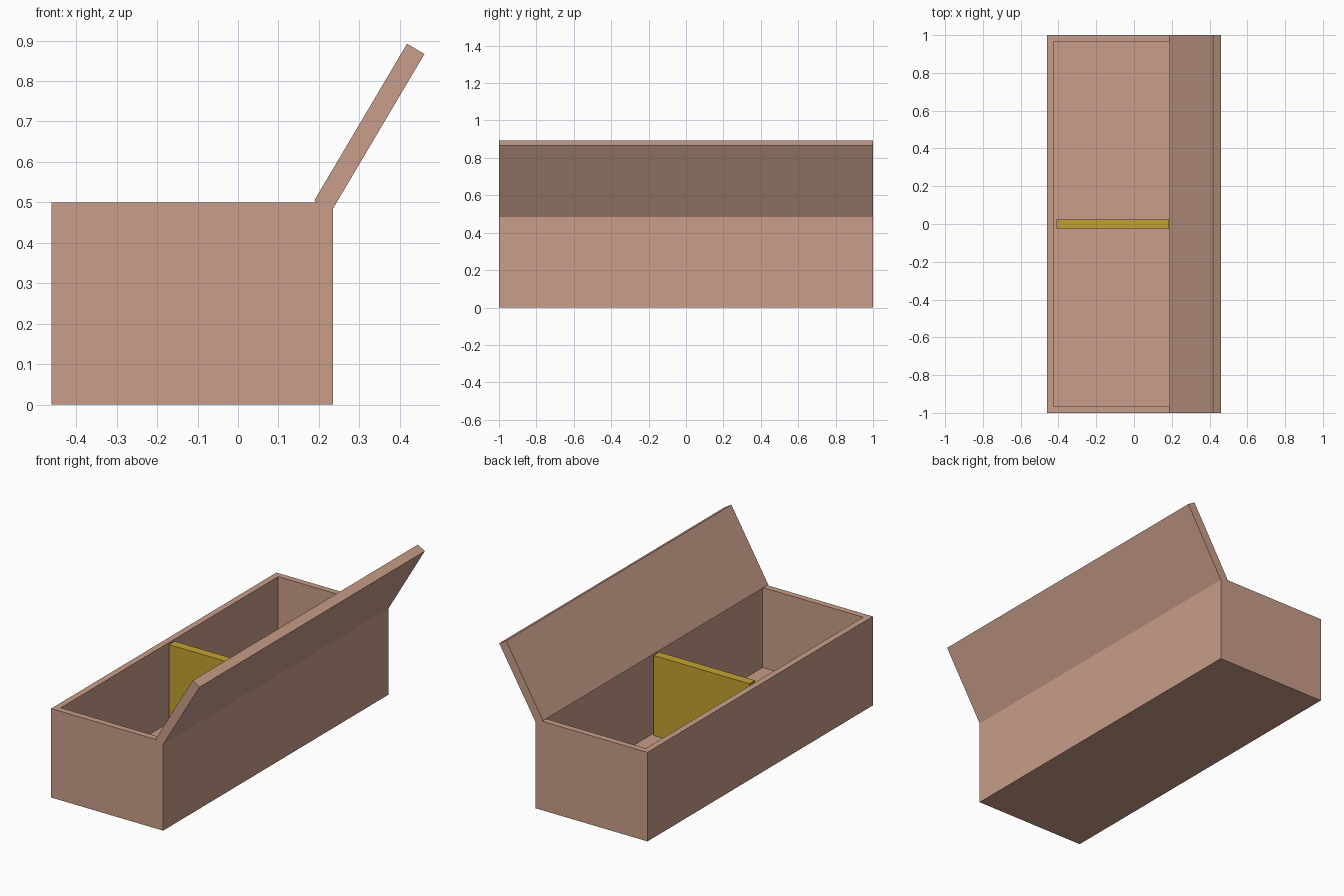
import bpy, bmesh
from math import atan2, hypot
from mathutils import Vector

if "Cube" in bpy.data.objects:
    bpy.data.objects.remove(bpy.data.objects["Cube"])


def material(name, color):
    m = bpy.data.materials.new(name)
    m.diffuse_color = (*color, 1)
    m.use_nodes = True
    m.node_tree.nodes["Principled BSDF"].inputs["Base Color"].default_value = m.diffuse_color
    return m


wood = material("wood", (0.58, 0.34, 0.25))
yellow = material("yellow", (0.55, 0.36, 0.03))

X0, X1, HEIGHT, WALL = -0.461, 0.235, 0.5, 0.05


def block(name, size, center, mat, tilt=0.0, hollow=False):
    bm = bmesh.new()
    bmesh.ops.create_cube(bm, size=1)
    bmesh.ops.scale(bm, vec=size, verts=bm.verts)
    if hollow:
        # inset the top face and sink it to form walls and floor
        top = max(bm.faces, key=lambda f: f.calc_center_median().z)
        bmesh.ops.inset_region(bm, faces=[top], thickness=WALL)
        out = bmesh.ops.extrude_discrete_faces(bm, faces=[top])
        for v in out["faces"][0].verts:
            v.co.z -= size[2] - WALL
        bmesh.ops.recalc_face_normals(bm, faces=bm.faces)
    mesh = bpy.data.meshes.new(name)
    bm.to_mesh(mesh)
    bm.free()
    mesh.materials.append(mat)
    obj = bpy.data.objects.new(name, mesh)
    obj.location = center
    obj.rotation_euler.y = tilt
    bpy.context.collection.objects.link(obj)
    return obj


# Open box
block("box", (X1 - X0, 2, HEIGHT), ((X0 + X1) / 2, 0, HEIGHT / 2), wood, hollow=True)

# Divider across the middle
inner = X1 - X0 - 2 * WALL
block("divider", (inner, 0.05, HEIGHT - WALL),
      ((X0 + X1) / 2, 0, (HEIGHT + WALL) / 2), yellow)

# Open lid, tilted back from the hinge edge
low, high = Vector((0.21, 0, 0.4915)), Vector((0.4395, 0, 0.8795))
d = high - low
block("lid", (WALL, 2, hypot(d.x, d.z)), (low + high) / 2, wood, tilt=atan2(d.x, d.z))
